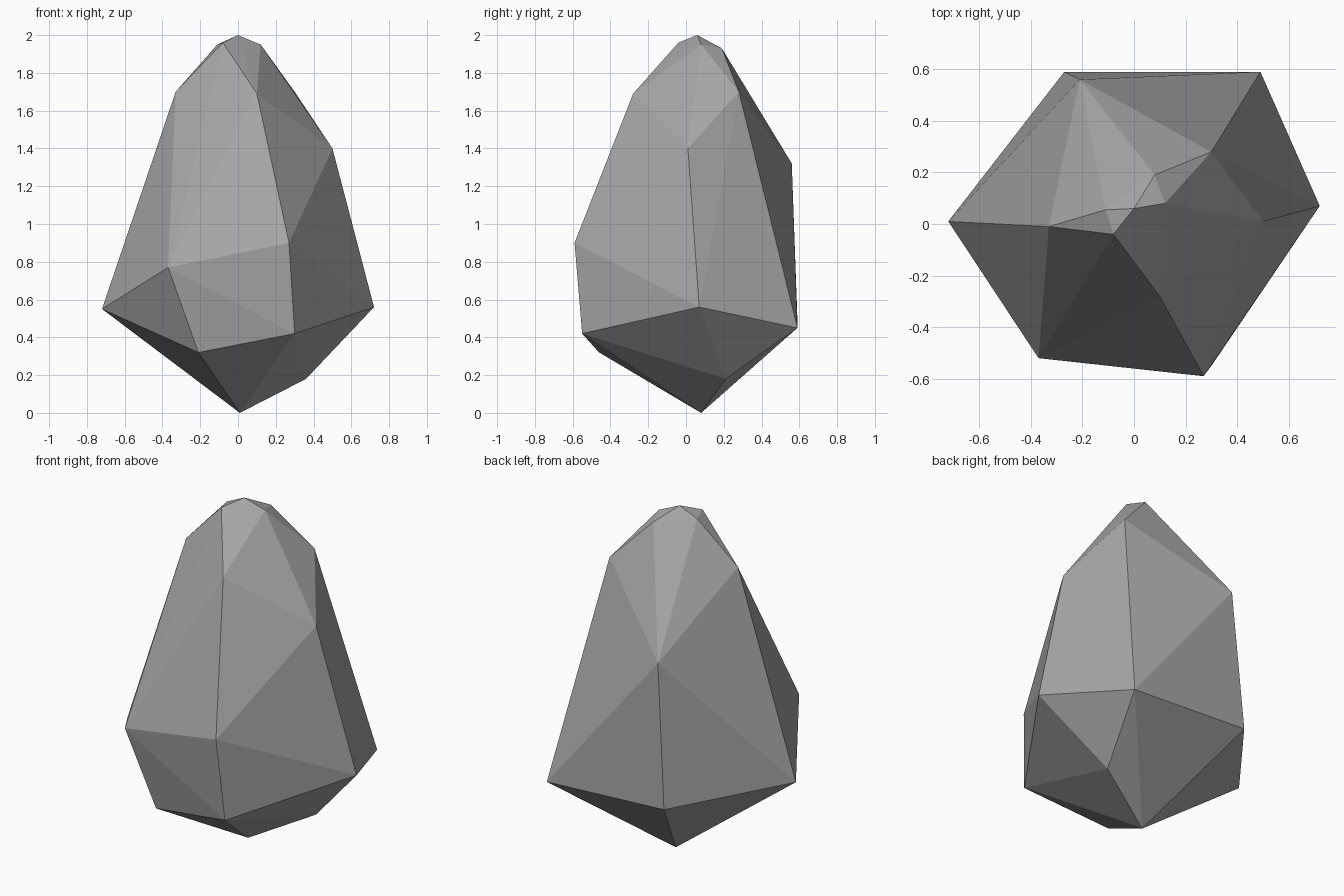
import bpy
import bmesh

# Remove the default object
default_object = bpy.data.objects.get("Cube")
if default_object:
    bpy.data.objects.remove(default_object, do_unlink=True)


def make_material(name, color):
    material = bpy.data.materials.new(name)
    material.use_nodes = True
    material.diffuse_color = color
    shader = next(n for n in material.node_tree.nodes if n.type == "BSDF_PRINCIPLED")
    shader.inputs["Base Color"].default_value = color
    shader.inputs["Roughness"].default_value = 0.9
    return material


def make_hull(name, rings, material):
    """Wrap a faceted convex shell around the corner points of all rings."""
    bm = bmesh.new()
    for ring in rings:
        for corner in ring:
            bm.verts.new(corner)
    bmesh.ops.convex_hull(bm, input=bm.verts[:])
    loose = [v for v in bm.verts if not v.link_faces]
    bmesh.ops.delete(bm, geom=loose, context="VERTS")
    bmesh.ops.recalc_face_normals(bm, faces=bm.faces[:])
    for face in bm.faces:
        face.smooth = False
    mesh = bpy.data.meshes.new(name)
    bm.to_mesh(mesh)
    bm.free()
    mesh.materials.append(material)
    rock = bpy.data.objects.new(name, mesh)
    bpy.context.scene.collection.objects.link(rock)
    return rock


# Pointed underside
base = [(.01, .08, 0), (.36, .21, .18), (-.21, -.46, .32), (.3, -.55, .42)]

# Widest belt of corners
belt = [(-.72, .01, .55), (-.37, -.52, .77), (.27, -.59, .9),
        (.72, .07, .56), (.49, .59, .45), (-.27, .59, .49)]

# Sloping shoulders
shoulders = [(.5, .01, 1.4), (-.21, .56, 1.32), (-.33, -.01, 1.7),
             (.1, -.28, 1.69), (.3, .28, 1.7)]

# Small faceted peak
peak = [(.12, .08, 1.95), (0, .06, 2), (-.11, .055, 1.95),
        (-.08, -.04, 1.96), (.08, .19, 1.93)]

stone_grey = make_material("stone grey", (.38, .38, .38, 1))
make_hull("rock", [base, belt, shoulders, peak], stone_grey)
